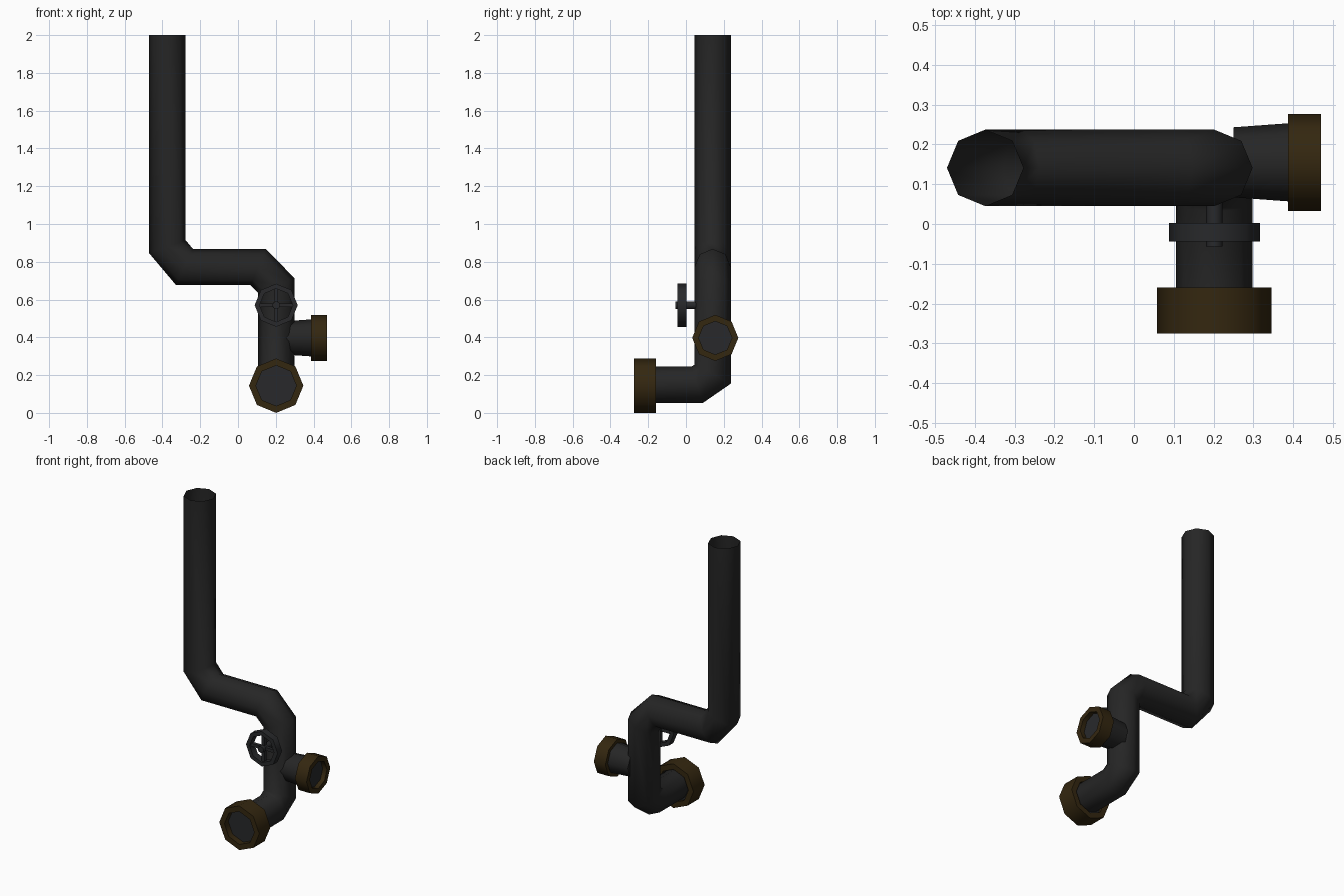
import bpy, bmesh, math
from mathutils import Vector

if "Cube" in bpy.data.objects:
    bpy.data.objects.remove(bpy.data.objects["Cube"])

def material(name, rgb):
    m = bpy.data.materials.new(name)
    m.diffuse_color = (*rgb, 1)
    m.use_nodes = True
    m.node_tree.nodes["Principled BSDF"].inputs["Base Color"].default_value = m.diffuse_color
    return m

IRON = material("dark iron", (0.019, 0.019, 0.019))
STEEL = material("dark steel", (0.021, 0.022, 0.024))
BRASS = material("aged brass", (0.034, 0.020, 0.005))
X, Y, Z = Vector((1, 0, 0)), Vector((0, 1, 0)), Vector((0, 0, 1))
SIDES = 8

def finish(name, bm, mat):
    """Shade smooth with hard edges kept sharp, then add the object."""
    bmesh.ops.recalc_face_normals(bm, faces=bm.faces)
    for f in bm.faces:
        f.smooth = True
    for e in bm.edges:
        e.smooth = len(e.link_faces) == 2 and e.calc_face_angle() < math.radians(60)
    me = bpy.data.meshes.new(name)
    bm.to_mesh(me)
    bm.free()
    me.materials.append(mat)
    ob = bpy.data.objects.new(name, me)
    bpy.context.collection.objects.link(ob)
    return ob

def bridge(bm, a, b):
    for i in range(len(a)):
        j = (i + 1) % len(a)
        bm.faces.new((a[i], a[j], b[j], b[i]))

def circle(u, v, r, n=SIDES):
    return [u * (r * math.cos(2 * math.pi * i / n)) + v * (r * math.sin(2 * math.pi * i / n))
            for i in range(n)]

def sweep(name, path, r, mat):
    """Octagonal open tube along a path, with mitred joints."""
    bm = bmesh.new()
    pts = [Vector(p) for p in path]
    dirs = [(b - a).normalized() for a, b in zip(pts, pts[1:])]
    ring = [pts[0] + c for c in circle(X, Y, r)]
    prev = [bm.verts.new(c) for c in ring]
    for k in range(1, len(pts)):
        d = dirs[k - 1]
        n = (d + dirs[k]).normalized() if k < len(dirs) else d
        ring = [c + d * ((pts[k] - c).dot(n) / d.dot(n)) for c in ring]
        cur = [bm.verts.new(c) for c in ring]
        bridge(bm, prev, cur)
        prev = cur
    return finish(name, bm, mat)

def lathe(name, origin, axis, profile, mat, loop=False, cap=False):
    """Octagonal turned part; profile holds (distance along axis, radius)."""
    u, v = [a for a in (X, Y, Z) if abs(a.dot(axis)) < 0.5]
    bm = bmesh.new()
    rings = [[bm.verts.new(Vector(origin) + axis * t + c) for c in circle(u, v, r)]
             for t, r in profile]
    for a, b in zip(rings, rings[1:]):
        bridge(bm, a, b)
    if loop:
        bridge(bm, rings[-1], rings[0])
    if cap:
        bm.faces.new(rings[0])
        bm.faces.new(rings[-1])
    return finish(name, bm, mat)

def ring_profile(t0, t1, inner, outer):
    return [(t0, inner), (t0, outer), (t1, outer), (t1, inner)]

def box(name, centre, size, mat):
    bm = bmesh.new()
    bmesh.ops.create_cube(bm, size=1)
    for v in bm.verts:
        v.co = Vector([c + a * s for c, a, s in zip(centre, v.co, size)])
    return finish(name, bm, mat)

# Main pipe: riser, offset, drop, and bottom elbow to the front
PX, PY = 0.202, 0.141
sweep("main_pipe", [(-0.374, PY, 2), (-0.374, PY, 0.88), (-0.283, PY, 0.772),
                    (0.107, PY, 0.772), (PX, PY, 0.675), (PX, PY, 0.205),
                    (PX, 0.06, 0.149), (PX, -0.20, 0.149)], 0.096, IRON)

# Front outlet: coupling ring and recessed plug
front = (PX, 0, 0.144)
lathe("front_coupling", front, Y, ring_profile(-0.275, -0.16, 0.107, 0.144), BRASS, loop=True)
lathe("front_plug", front, Y, [(-0.235, 0.108), (-0.18, 0.108)], STEEL, cap=True)

# Side outlet: flared branch, coupling ring and recessed plug
side = (0, 0.155, 0.397)
lathe("side_branch", side, X, [(0.25, 0.088), (0.40, 0.099)], IRON, cap=True)
lathe("side_coupling", side, X, ring_profile(0.387, 0.47, 0.088, 0.122), BRASS, loop=True)
lathe("side_plug", side, X, [(0.40, 0.089), (0.44, 0.089)], STEEL, cap=True)

# Valve handwheel with stem and crossed spokes
hub = (PX, 0, 0.570)
lathe("valve_wheel", hub, Y, ring_profile(-0.044, 0.002, 0.088, 0.114), STEEL, loop=True)
lathe("valve_stem", hub, Y, [(-0.056, 0.021), (0.07, 0.021)], STEEL, cap=True)
box("spoke_across", (PX, -0.021, 0.570), (0.19, 0.022, 0.02), STEEL)
box("spoke_upright", (PX, -0.021, 0.570), (0.02, 0.022, 0.19), STEEL)
